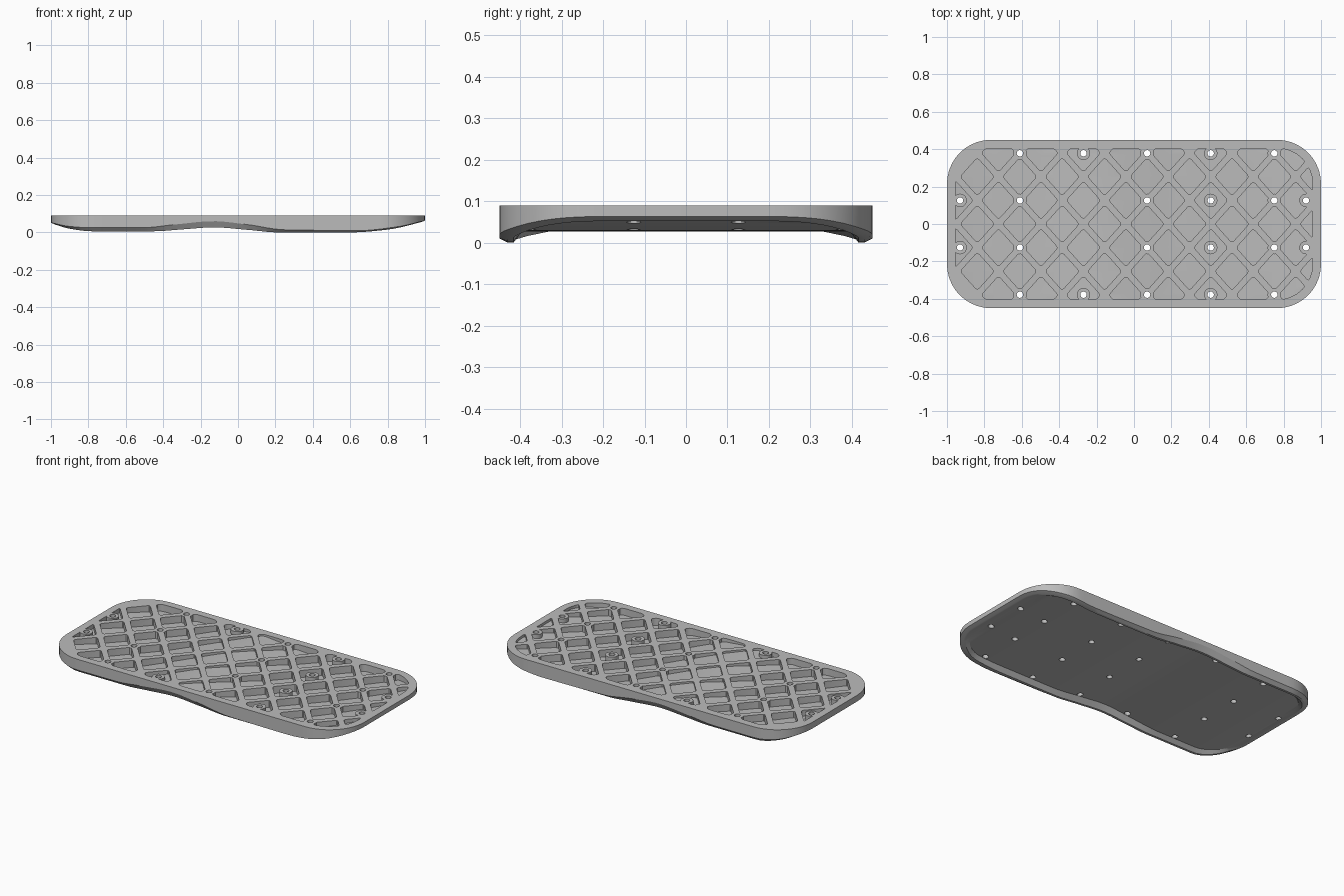
import bpy, bmesh, math
from mathutils import Vector

cube = bpy.data.objects.get("Cube")
if cube:
    bpy.data.objects.remove(cube)

TOP, HALF_X, HALF_Y, RADIUS = 0.09, 1.0, 0.45, 0.235
PITCH_X, PITCH_Y, ORIGIN_X, RIB = 0.227, 0.253, 0.07, 0.034

grey = bpy.data.materials.new("mid_grey")
grey.use_nodes = True
grey.diffuse_color = (0.5, 0.5, 0.5, 1)
grey.node_tree.nodes["Principled BSDF"].inputs["Base Color"].default_value = (0.5, 0.5, 0.5, 1)

# Lengthwise height curves: central underside, side ridge, wall edge
UNDER = [(-1, .05), (-.9, .036), (-.75, .028), (-.5, .028), (-.33, .042), (-.13, .06),
         (.05, .045), (.25, .027), (.65, .027), (.85, .04), (1, .062)]
RIDGE = [(-1, .049), (-.9, .02), (-.78, .006), (-.45, .006), (-.3, .016), (-.13, .027),
         (.05, .014), (.22, 0), (.6, 0), (.8, .015), (1, .06)]
WALL = [(-1, .052), (-.9, .032), (-.78, .025), (-.5, .026), (-.33, .043), (-.13, .06),
        (.05, .042), (.25, .014), (.65, .01), (.85, .03), (1, .063)]


def height(curve, x):
    """Monotone smooth interpolation along a height curve."""
    x = max(-1, min(1, x))
    k = next(i for i in range(len(curve) - 1) if x <= curve[i + 1][0])
    slopes = [(b[1] - a[1]) / (b[0] - a[0]) for a, b in zip(curve, curve[1:])]

    def tangent(i):
        if i in (0, len(curve) - 1):
            return slopes[0 if i == 0 else -1]
        a, b = slopes[i - 1], slopes[i]
        return 0 if a * b <= 0 else 2 * a * b / (a + b)
    (x0, z0), (x1, z1) = curve[k], curve[k + 1]
    w, t = x1 - x0, (x - x0) / (x1 - x0)
    return (z0 * (1 + 2 * t) * (1 - t) ** 2 + tangent(k) * w * t * (1 - t) ** 2
            + z1 * t * t * (3 - 2 * t) + tangent(k + 1) * w * t * t * (t - 1))


def front_edge(inset, steps=10, spans=40):
    """Front half of the rounded outline, from -x to +x."""
    r, cx, cy = RADIUS - inset, HALF_X - RADIUS, HALF_Y - RADIUS
    corner = [(cx + r * math.sin(a), -cy - r * math.cos(a))
              for a in (math.pi / 2 * i / steps for i in range(steps + 1))]
    straight = [(-cx + 2 * cx * i / spans, -cy - r) for i in range(1, spans)]
    return [(-x, y) for x, y in reversed(corner)] + straight + corner


def outline(inset, **kw):
    half = front_edge(inset, **kw)
    return half + [(x, -y) for x, y in reversed(half)]


def make_object(name, bm):
    bmesh.ops.recalc_face_normals(bm, faces=bm.faces)
    mesh = bpy.data.meshes.new(name)
    bm.to_mesh(mesh)
    bm.free()
    mesh.materials.append(grey)
    obj = bpy.data.objects.new(name, mesh)
    bpy.context.collection.objects.link(obj)
    return obj


def cut(target, cutter):
    mod = target.modifiers.new("cut", 'BOOLEAN')
    mod.object, mod.operation, mod.solver = cutter, 'DIFFERENCE', 'EXACT'
    cutter.hide_render = True
    bpy.context.view_layer.objects.active = target
    bpy.ops.object.modifier_apply(modifier=mod.name)
    bpy.data.objects.remove(cutter)


# Solid board: top, wall, chamfer, side ridge and contoured underside
bm = bmesh.new()
rings = []
for inset, curve in ((0, None), (0, WALL), (.02, RIDGE), (.034, RIDGE), (.055, UNDER)):
    rings.append([bm.verts.new((x, y, height(curve, x) if curve else TOP))
                  for x, y in outline(inset)])
count = len(rings[0])
for a, b in zip(rings, rings[1:]):
    for i in range(count):
        j = (i + 1) % count
        bm.faces.new((a[i], a[j], b[j], b[i]))
bm.faces.new(rings[0])
inner = rings[-1]
for i in range(count // 2 - 1):
    bm.faces.new((inner[i], inner[i + 1], inner[-2 - i], inner[-1 - i]))
board = make_object("footboard", bm)


def clip(poly, window):
    """Clip a polygon to a convex counter-clockwise window."""
    for a, b in zip(window, window[1:] + window[:1]):
        edge = b - a
        if edge.length < 1e-6:
            continue
        out = []
        for p, q in zip(poly, poly[1:] + poly[:1]):
            dp, dq = edge.cross(p - a), edge.cross(q - a)
            if dp >= 0:
                out.append(p)
            if dp * dq < 0:
                out.append(p.lerp(q, dp / (dp - dq)))
        poly = out
        if len(poly) < 3:
            return []
    return poly


def round_corners(poly, size=0.016):
    out = []
    for i, p in enumerate(poly):
        a, b = poly[i - 1] - p, poly[(i + 1) % len(poly)] - p
        if a.length < 1e-5 or b.length < 1e-5:
            continue
        if math.pi - a.angle(b) < 0.4:
            out.append(p)
            continue
        s, e = (p + v.normalized() * min(size, v.length * .45) for v in (a, b))
        out += [s.lerp(p, t).lerp(p.lerp(e, t), t) for t in (0, .33, .67, 1)]
    return out


def area(poly):
    return sum(p.cross(q) for p, q in zip(poly, poly[1:] + poly[:1])) / 2


# Diamond pockets between diagonal ribs, floors following the underside
window = [Vector(p) for p in outline(.045, steps=8, spans=1)]
shrink = 1 - RIB / (PITCH_X * PITCH_Y / math.hypot(PITCH_X, PITCH_Y))
hx, hy = PITCH_X / 2 * shrink, PITCH_Y / 2 * shrink
bm = bmesh.new()
for i in range(-12, 12):
    for j in range(-4, 5):
        if (i + j) % 2:
            continue
        c = Vector((ORIGIN_X + PITCH_X / 2 * i, PITCH_Y / 2 * j))
        diamond = [c + Vector(d) for d in ((hx, 0), (0, hy), (-hx, 0), (0, -hy))]
        poly = clip(diamond, window)
        if len(poly) < 3 or area(poly) < .0012:
            continue
        poly = round_corners(poly)
        mid = sum(poly, Vector((0, 0))) / len(poly)
        floor = lambda p: min(TOP - .008, height(UNDER, p.x) + .02)
        upper = [bm.verts.new((p.x, p.y, TOP + .02)) for p in poly]
        lower = [bm.verts.new((p.x, p.y, floor(p))) for p in poly]
        centre = bm.verts.new((mid.x, mid.y, floor(mid)))
        bm.faces.new(upper)
        for k in range(len(poly)):
            n = (k + 1) % len(poly)
            bm.faces.new((upper[k], upper[n], lower[n], lower[k]))
            bm.faces.new((lower[k], lower[n], centre))
pockets = make_object("pocket_cutter", bm)

# Screw holes, with round bosses left standing in the pockets
HOLES = [(x, s * .378) for x in (-.61, -.27, .07, .41, .75) for s in (-1, 1)]
HOLES += [(x, s * .126) for x in (-.93, -.61, .07, .41, .75, .92) for s in (-1, 1)]


def cylinders(name, radius):
    bm = bmesh.new()
    for x, y in HOLES:
        ring = [(x + radius * math.cos(a), y + radius * math.sin(a))
                for a in (math.tau * k / 20 for k in range(20))]
        face = bm.faces.new([bm.verts.new((*p, -.1)) for p in ring])
        ext = bmesh.ops.extrude_face_region(bm, geom=[face])["geom"]
        bmesh.ops.translate(bm, vec=(0, 0, .4),
                            verts=[v for v in ext if isinstance(v, bmesh.types.BMVert)])
    return make_object(name, bm)


cut(pockets, cylinders("boss_cutter", .036))
cut(board, pockets)
cut(board, cylinders("hole_cutter", .017))

bpy.ops.object.select_all(action='DESELECT')
board.select_set(True)
bpy.context.view_layer.objects.active = board
bpy.ops.object.shade_smooth_by_angle(angle=math.radians(25))
